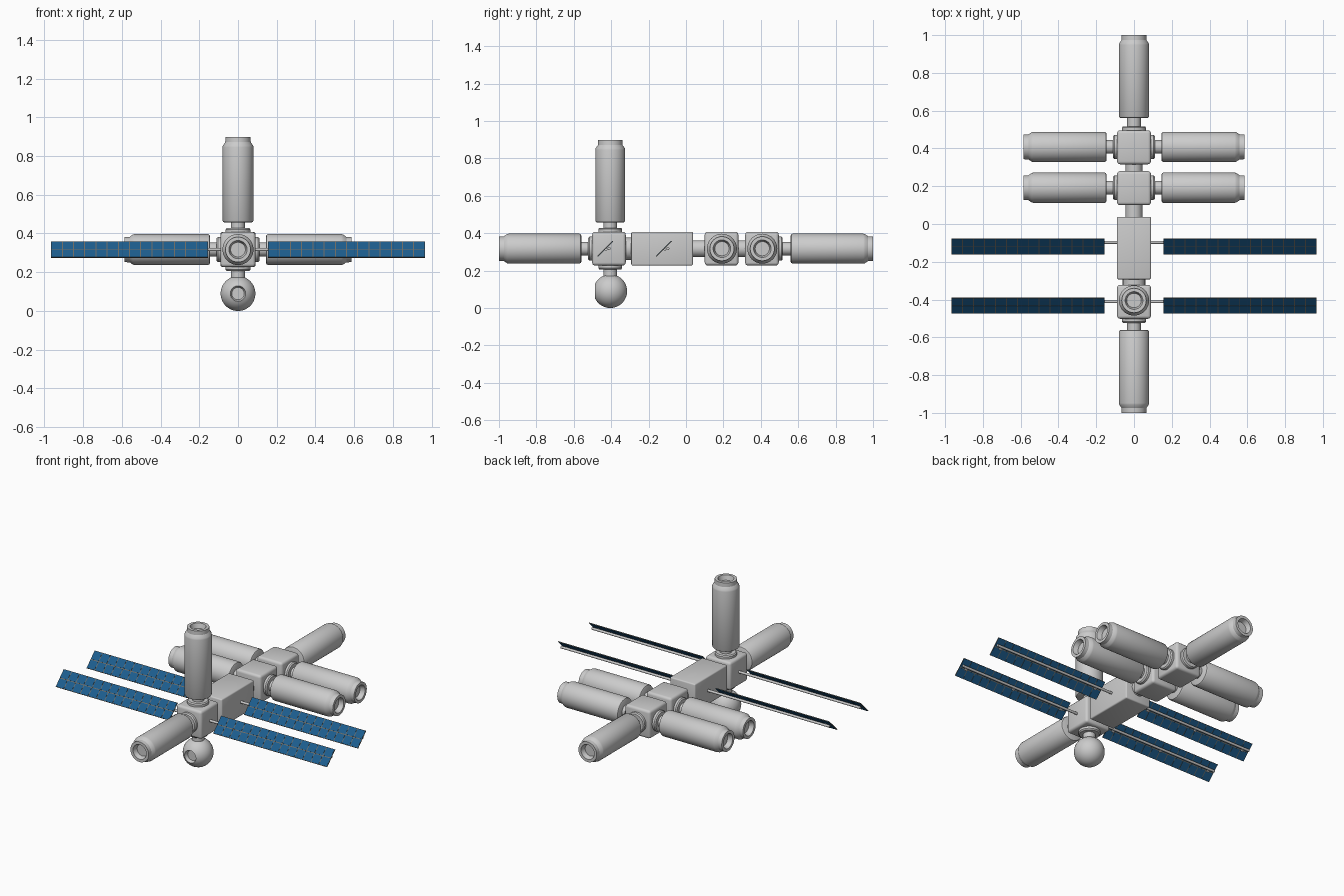
import bpy, bmesh, math
from mathutils import Vector, Matrix

if "Cube" in bpy.data.objects:
    bpy.data.objects.remove(bpy.data.objects["Cube"])

ZC = 0.317          # height of the main axis
NODE = 0.09         # half size of a docking node


def finish(bm, name, mat=None, smooth=True):
    bmesh.ops.recalc_face_normals(bm, faces=bm.faces[:])
    me = bpy.data.meshes.new(name)
    bm.to_mesh(me)
    bm.free()
    ob = bpy.data.objects.new(name, me)
    bpy.context.collection.objects.link(ob)
    if mat:
        me.materials.append(mat)
    if smooth:
        bpy.ops.object.select_all(action='DESELECT')
        ob.select_set(True)
        bpy.context.view_layer.objects.active = ob
        bpy.ops.object.shade_smooth_by_angle(angle=math.radians(32))
    return ob


def lathe(name, profile, origin, direction, seg=40):
    """Spin (distance, radius) points about an axis from origin."""
    bm = bmesh.new()
    vs = [bm.verts.new((r, 0, t)) for t, r in profile]
    es = [bm.edges.new(p) for p in zip(vs, vs[1:])]
    bmesh.ops.spin(bm, geom=vs + es, cent=(0, 0, 0), axis=(0, 0, 1),
                   angle=math.tau, steps=seg, use_duplicate=False)
    bmesh.ops.remove_doubles(bm, verts=bm.verts[:], dist=1e-5)
    rot = Vector((0, 0, 1)).rotation_difference(Vector(direction)).to_matrix().to_4x4()
    bm.transform(Matrix.Translation(origin) @ rot)
    return finish(bm, name)


def block(name, center, size, bevel):
    bm = bmesh.new()
    bmesh.ops.create_cube(bm, size=1)
    bm.transform(Matrix.Translation(center) @ Matrix.Diagonal((*size, 1)))
    bmesh.ops.bevel(bm, geom=bm.edges[:], offset=bevel, segments=3,
                    profile=0.5, affect='EDGES')
    return finish(bm, name)


def tube(name, a, b, r):
    a, b = Vector(a), Vector(b)
    n = (b - a).length
    return lathe(name, [(0, 0), (0, r), (n, r), (n, 0)], a, (b - a).normalized(), 24)


# Crew module with a chamfered outer end and a recessed hatch
POD = [(0, 0), (0, 0.07), (0.003, 0.076), (0.01, 0.08), (0.388, 0.08), (0.397, 0.078),
       (0.414, 0.066), (0.44, 0.065), (0.44, 0.047), (0.41, 0.038), (0.41, 0)]


# Docking collar: flange, then narrow neck
def collar(name, origin, direction, length):
    lathe(name, [(-0.01, 0), (-0.01, 0.064), (0.014, 0.064), (0.021, 0.058), (0.021, 0.036),
                 (length + 0.005, 0.036), (length + 0.005, 0)], origin, direction)


def module(name, origin, direction, gap):
    o, d = Vector(origin), Vector(direction)
    collar(name + "_collar", o, d, gap)
    lathe(name, POD, o + d * gap, d)


# Central spine
block("front_node", (0, -0.412, ZC), (0.18, 0.18, 0.18), 0.016)
block("long_core", (0, -0.128, ZC), (0.18, 0.33, 0.18), 0.008)
block("middle_node", (0, 0.19, ZC), (0.18, 0.18, 0.18), 0.016)
block("rear_node", (0, 0.406, ZC), (0.18, 0.18, 0.18), 0.016)
tube("front_link", (0, -0.34, ZC), (0, -0.28, ZC), 0.06)
tube("middle_link", (0, 0.02, ZC), (0, 0.11, ZC), 0.045)
tube("rear_link", (0, 0.27, ZC), (0, 0.33, ZC), 0.045)

# Crew modules
module("front_module", (0, -0.502, ZC), (0, -1, 0), 0.058)
module("rear_module", (0, 0.496, ZC), (0, 1, 0), 0.064)
module("upper_module", (0, -0.405, ZC + NODE), (0, 0, 1), 0.05)
for label, y in (("middle", 0.192), ("rear", 0.408)):
    for side, s in (("left", -1), ("right", 1)):
        module(f"{label}_{side}_module", (s * NODE, y, ZC), (s, 0, 0), 0.055)

# Spherical observation pod with a front hatch
collar("sphere_collar", (0, -0.405, ZC - NODE), (0, 0, -1), 0.052)
R = 0.09
a0 = math.asin(0.04 / R)
arc = [(R * math.cos(a), R * math.sin(a))
       for a in (math.pi + (a0 - math.pi) * i / 20 for i in range(21))]
arc[0] = (-R, 0)
lathe("sphere_pod", arc + [(0.06, 0.032), (0.06, 0)], (0, -0.405, R), (0, -1, 0))

# Solar wings, tilted 45 degrees
blue = bpy.data.materials.new("solar_blue")
blue.diffuse_color = (0.012, 0.11, 0.27, 1)
blue.use_nodes = True
blue.node_tree.nodes["Principled BSDF"].inputs["Base Color"].default_value = blue.diffuse_color
grey = bpy.data.materials.new("frame_grey")
grey.diffuse_color = (0.16, 0.15, 0.13, 1)
grey.use_nodes = True
grey.node_tree.nodes["Principled BSDF"].inputs["Base Color"].default_value = grey.diffuse_color
X0, X1, W, COLS, ROWS = 0.155, 0.965, 0.116, 14, 2


def boxes(name, items, place, mat):
    bm = bmesh.new()
    for c, s in items:
        bmesh.ops.create_cube(bm, size=1, matrix=Matrix.Translation(c) @ Matrix.Diagonal((*s, 1)))
    bm.transform(place)
    finish(bm, name, mat, smooth=False)


for label, y in (("front", -0.432), ("rear", -0.118)):
    for side, s in (("left", -1), ("right", 1)):
        place = Matrix.Translation((0, y, ZC)) @ Matrix.Rotation(math.radians(45), 4, 'X')
        mid = s * (X0 + X1) / 2
        boxes(f"{label}_{side}_wing_frame", [((mid, 0, 0), (X1 - X0, W, 0.004))], place, grey)
        dx, dy = (X1 - X0) / COLS, W / ROWS
        cells = [((s * (X0 + (i + 0.5) * dx), (j + 0.5) * dy - W / 2, 0),
                  (dx - 0.005, dy - 0.005, 0.006))
                 for i in range(COLS) for j in range(ROWS)]
        boxes(f"{label}_{side}_solar_cells", cells, place, blue)
        # Boom behind the wing, with short brackets
        tube(f"{label}_{side}_boom", (s * 0.08, y + 0.021, ZC), (s * 0.955, y + 0.021, ZC), 0.008)
        boxes(f"{label}_{side}_brackets",
              [((s * x, 0, -0.007), (0.012, 0.012, 0.012)) for x in (0.2, 0.56, 0.92)], place, None)
